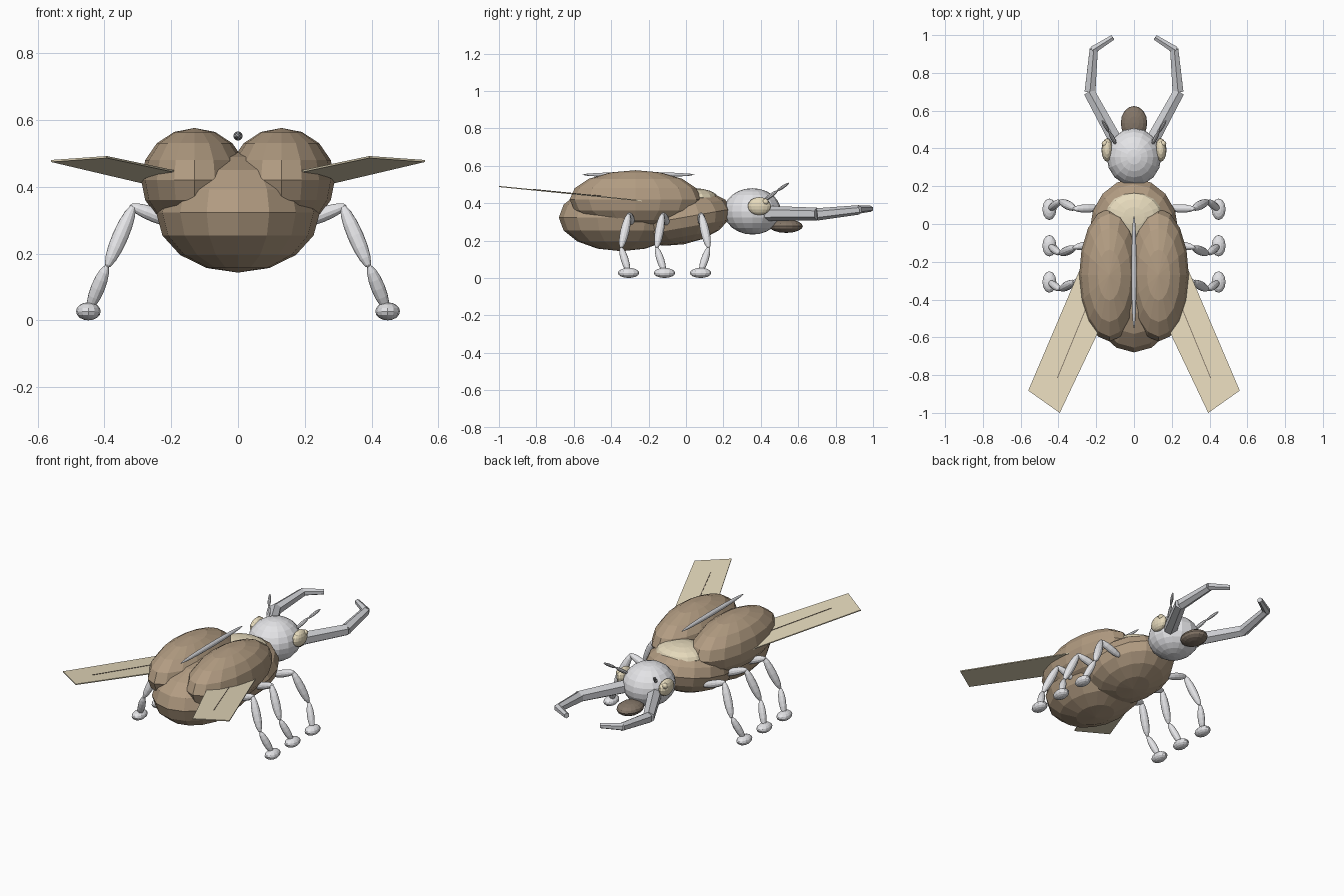
import bpy, bmesh, math
from mathutils import Vector, Matrix

if "Cube" in bpy.data.objects:
    bpy.data.objects.remove(bpy.data.objects["Cube"])


def material(name, r, g, b):
    m = bpy.data.materials.new(name)
    lin = [(c / 255 / 12.92) if c < 10 else ((c / 255 + 0.055) / 1.055) ** 2.4 for c in (r, g, b)]
    m.diffuse_color = (*lin, 1)
    m.use_nodes = True
    m.node_tree.nodes["Principled BSDF"].inputs["Base Color"].default_value = m.diffuse_color
    return m


BROWN = material("shell brown", 178, 156, 130)
DARK = material("dark brown", 132, 118, 104)
BEIGE = material("pale beige", 230, 218, 188)
LIGHT = material("light grey", 228, 228, 231)
GREY = material("mid grey", 205, 206, 210)


def finish(name, bm, mat):
    bmesh.ops.recalc_face_normals(bm, faces=bm.faces)
    me = bpy.data.meshes.new(name)
    bm.to_mesh(me)
    bm.free()
    me.materials.append(mat)
    ob = bpy.data.objects.new(name, me)
    bpy.context.collection.objects.link(ob)
    return ob


def ellipsoid(name, centre, radii, mat, seg=16, rings=8, tilt=0):
    bm = bmesh.new()
    bmesh.ops.create_uvsphere(bm, u_segments=seg, v_segments=rings, radius=1,
                              matrix=Matrix.Translation(centre) @ Matrix.Rotation(math.radians(tilt), 4, 'X')
                              @ Matrix.Diagonal((*radii, 1)))
    return finish(name, bm, mat)


def along(a, b):
    """Transform placing a z-aligned unit shape midway from a to b."""
    a, b = Vector(a), Vector(b)
    return Matrix.Translation((a + b) / 2) @ (b - a).to_track_quat('Z', 'Y').to_matrix().to_4x4()


def spindle(name, a, b, r, mat, seg=12):
    bm = bmesh.new()
    half = (Vector(b) - Vector(a)).length / 2
    bmesh.ops.create_uvsphere(bm, u_segments=seg, v_segments=8, radius=1,
                              matrix=along(a, b) @ Matrix.Diagonal((r, r, half, 1)))
    return finish(name, bm, mat)


def rod(name, a, b, r1, r2, mat, seg=6):
    bm = bmesh.new()
    bmesh.ops.create_cone(bm, cap_ends=True, segments=seg, radius1=r1, radius2=r2,
                          depth=(Vector(b) - Vector(a)).length, matrix=along(a, b))
    return finish(name, bm, mat)


def plate(name, outline, thick, mat):
    bm = bmesh.new()
    f = bm.faces.new([bm.verts.new(p) for p in outline])
    top = bmesh.ops.extrude_face_region(bm, geom=[f])
    bmesh.ops.translate(bm, vec=(0, 0, thick),
                        verts=[v for v in top["geom"] if isinstance(v, bmesh.types.BMVert)])
    return finish(name, bm, mat)


# Body along the centre line
ellipsoid("abdomen", (0, -0.345, 0.323), (0.245, 0.335, 0.18), BROWN)
ellipsoid("thorax", (0, -0.035, 0.32), (0.235, 0.28, 0.142), BROWN, tilt=10)
ellipsoid("shield_patch", (0, 0.04, 0.43), (0.15, 0.13, 0.05), BEIGE)
ellipsoid("head", (0, 0.355, 0.356), (0.145, 0.153, 0.124), LIGHT, 16, 12)
ellipsoid("mouth", (0, 0.535, 0.277), (0.07, 0.09, 0.036), DARK)
spindle("back_ridge", (0, -0.555, 0.552), (0, 0.045, 0.552), 0.014, GREY)

for side, s in (("left", -1), ("right", 1)):
    def p(x, y, z):
        return (s * x, y, z)

    # Wing case
    ellipsoid(side + "_wing_case", p(0.13, -0.27, 0.42), (0.16, 0.352, 0.156), BROWN)

    # Flat rear wing rising towards its tip, with a central vein
    def wing(points, lift):
        return [p(x, y, 0.389 - 0.1 * y + lift) for x, y in points]
    plate(side + "_wing", wing([(0.21, -0.06), (0.56, -0.882), (0.393, -1.0), (0.06, -0.30)], -0.003),
          0.006, BEIGE)
    plate(side + "_wing_vein", wing([(0.25, -0.43), (0.408, -0.815), (0.404, -0.817), (0.246, -0.432)], 0.002),
          0.003, DARK)

    # Eye with raised pupil
    ellipsoid(side + "_eye", p(0.142, 0.392, 0.384), (0.03, 0.062, 0.048), BEIGE)
    ellipsoid(side + "_pupil", p(0.155, 0.425, 0.407), (0.016, 0.017, 0.017), BEIGE, 12, 8)

    # Antenna of two spindles
    spindle(side + "_antenna_base", p(0.095, 0.42, 0.415), p(0.132, 0.49, 0.467), 0.011, LIGHT, 8)
    spindle(side + "_antenna_tip", p(0.132, 0.485, 0.464), p(0.17, 0.55, 0.508), 0.009, LIGHT, 8)

    # Three-part jaw
    rod(side + "_jaw_base", p(0.085, 0.42, 0.345), p(0.238, 0.70, 0.342), 0.041, 0.034, GREY)
    rod(side + "_jaw_middle", p(0.233, 0.70, 0.34), p(0.213, 0.925, 0.364), 0.033, 0.025, GREY)
    rod(side + "_jaw_tip", p(0.22, 0.92, 0.366), p(0.112, 0.988, 0.37), 0.023, 0.016, GREY)

    # Legs: hip, thigh, shin and foot
    for leg, root, hip, knee, foot in (("front", 0.085, 0.08, 0.122, 0.078),
                                       ("middle", -0.10, -0.125, -0.158, -0.115),
                                       ("rear", -0.29, -0.305, -0.348, -0.307)):
        n = f"{side}_{leg}_"
        spindle(n + "hip", p(0.17, root, 0.285), p(0.325, hip, 0.344), 0.022, LIGHT)
        spindle(n + "thigh", p(0.312, hip, 0.346), p(0.393, knee, 0.157), 0.024, LIGHT)
        spindle(n + "shin", p(0.392, knee, 0.165), p(0.447, foot, 0.03), 0.021, LIGHT)
        ellipsoid(n + "foot", p(0.448, foot, 0.027), (0.037, 0.057, 0.027), LIGHT, 12, 8)
